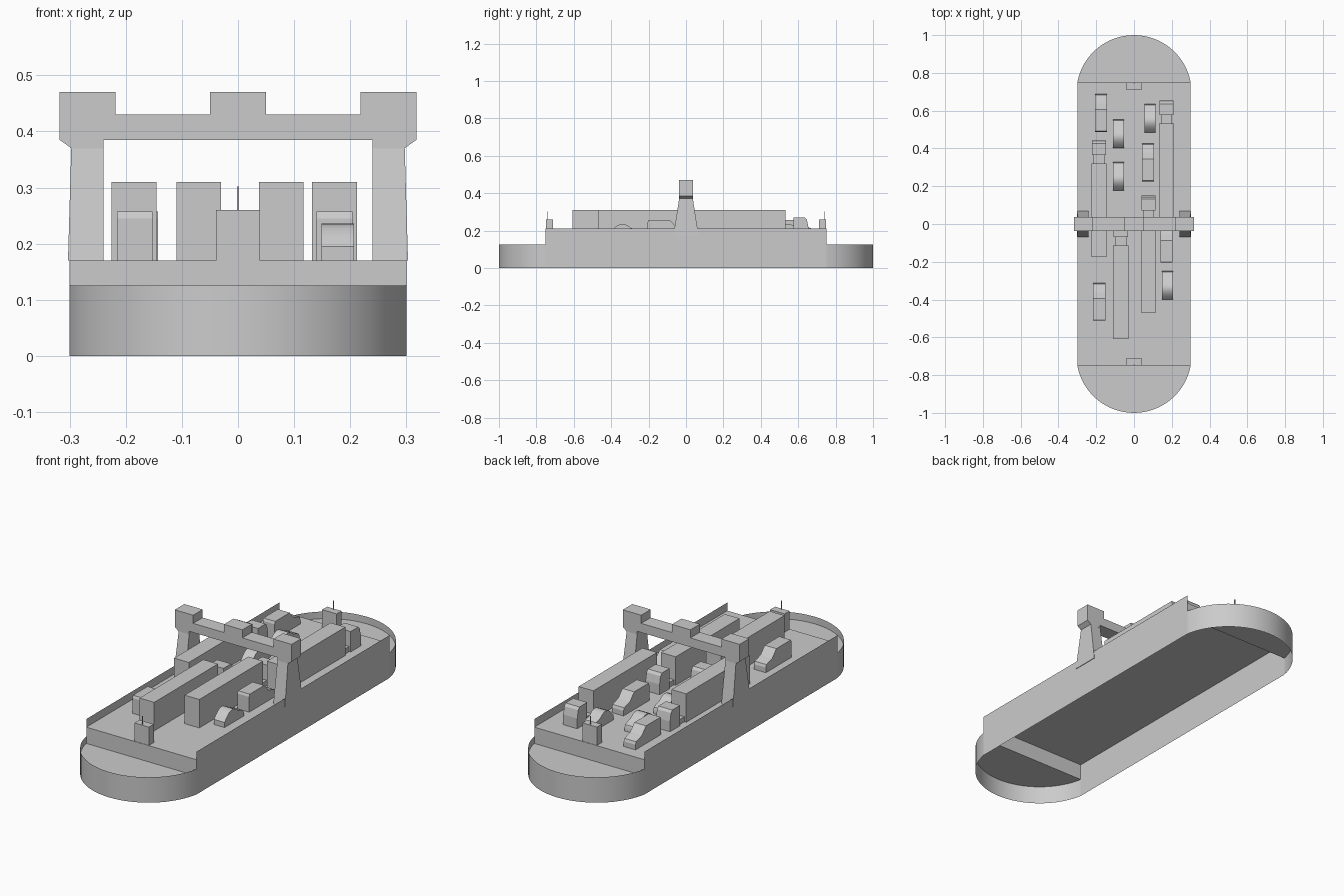
import bpy, bmesh, math

if "Cube" in bpy.data.objects:
    bpy.data.objects.remove(bpy.data.objects["Cube"])

grey = bpy.data.materials.new("ship_grey")
grey.diffuse_color = (0.6, 0.6, 0.6, 1)
grey.use_nodes = True
grey.node_tree.nodes["Principled BSDF"].inputs["Base Color"].default_value = grey.diffuse_color

DECK, END_DECK, RIM, RAIL = 0.17, 0.09, 0.125, 0.21
W, STEP = 0.30, 0.75


def make(name, verts, faces, smooth=False, solid=True):
    me = bpy.data.meshes.new(name)
    me.from_pydata(verts, [], faces)
    if solid:
        bm = bmesh.new()
        bm.from_mesh(me)
        bmesh.ops.recalc_face_normals(bm, faces=bm.faces)
        bm.to_mesh(me)
        bm.free()
    me.materials.append(grey)
    ob = bpy.data.objects.new(name, me)
    bpy.context.collection.objects.link(ob)
    if smooth:
        bpy.ops.object.select_all(action='DESELECT')
        ob.select_set(True)
        bpy.context.view_layer.objects.active = ob
        bpy.ops.object.shade_smooth_by_angle(angle=math.radians(30))
    return ob


def prism(name, a, b, smooth=False):
    """Solid between two matching outlines of 3D points."""
    n = len(a)
    faces = [list(range(n)), list(range(2 * n - 1, n - 1, -1))]
    faces += [[i, (i + 1) % n, n + (i + 1) % n, n + i] for i in range(n)]
    return make(name, a + b, faces, smooth)


def side_profile(name, x0, x1, y0, pts, smooth=False):
    """Extrude a (length, z) side outline across x."""
    return prism(name, [(x0, y0 + y, z) for y, z in pts],
                 [(x1, y0 + y, z) for y, z in pts], smooth)


def box(name, x0, x1, y0, y1, z0, z1):
    return side_profile(name, x0, x1, 0, [(y0, z0), (y1, z0), (y1, z1), (y0, z1)])


# Main car deck, open underneath
make("main_deck", [(-W, -STEP, DECK), (W, -STEP, DECK), (W, STEP, DECK), (-W, STEP, DECK)],
     [(0, 1, 2, 3)], solid=False)

# Thin side walls with bulwark
for s, side in ((1, "right"), (-1, "left")):
    make(side + "_hull_wall", [(s * W, -s * STEP, 0), (s * W, s * STEP, 0),
                               (s * W, s * STEP, RAIL), (s * W, -s * STEP, RAIL)],
         [(0, 1, 2, 3)], solid=False)

# Rounded ends: rim wall, lowered deck and step up to the main deck
depth = 1 - STEP
R = (W * W + depth * depth) / (2 * depth)
half = math.asin(W / R)
N = 32
for s, end in ((-1, "front"), (1, "back")):
    arc = []
    for i in range(N + 1):
        t = -half + 2 * half * i / N
        arc.append((-s * R * math.sin(t), s * (1 - R + R * math.cos(t))))
    M = N + 1
    make(end + "_hull_wall", [(x, y, 0) for x, y in arc] + [(x, y, RIM) for x, y in arc],
         [(i, i + 1, M + i + 1, M + i) for i in range(N)], smooth=True, solid=False)
    make(end + "_ramp_deck", [(x, y, END_DECK) for x, y in arc], [list(range(M))], solid=False)
    make(end + "_deck_step", [(s * W, s * STEP, END_DECK), (-s * W, s * STEP, END_DECK),
                              (-s * W, s * STEP, DECK), (s * W, s * STEP, DECK)],
         [(0, 1, 2, 3)], solid=False)
    # Control post and mast
    ys = sorted((s * 0.748, s * 0.71))
    box(end + "_control_post", -0.039, 0.039, ys[0], ys[1], DECK, 0.26)
    ym = s * 0.742
    box(end + "_mast", -0.002, 0.002, ym - 0.002, ym + 0.002, 0.25, 0.302)

# Bridge gantry beam with raised centre and end cabins
right = [(0.05, 0.43), (0.05, 0.47), (0.05, 0.43)]
right = [(0.24, 0.385), (0.24, 0.37), (0.297, 0.37), (0.318, 0.385), (0.318, 0.47),
         (0.218, 0.47), (0.218, 0.43), (0.05, 0.43), (0.05, 0.47)]
outline = right + [(-x, z) for x, z in reversed(right)]
prism("gantry_beam", [(x, -0.037, z) for x, z in outline], [(x, 0.037, z) for x, z in outline])

# Tapered gantry legs, slightly outside the hull
for s, side in ((1, "right"), (-1, "left")):
    low = [(s * x, y, DECK) for x, y in ((0.24, -0.068), (0.303, -0.068), (0.303, 0.068), (0.24, 0.068))]
    top = [(s * x, y, 0.375) for x, y in ((0.24, -0.036), (0.297, -0.036), (0.297, 0.036), (0.24, 0.036))]
    prism(side + "_gantry_leg", low, top)

# Lorries: trailer, chassis and cab
cab = [(0.54, DECK), (0.54, 0.27), (0.60, 0.27), (0.61, 0.258), (0.618, 0.22), (0.618, DECK)]
for i, (x, y) in enumerate(((-0.185, -0.175), (0.172, 0.036), (-0.07, -0.608), (0.077, -0.468))):
    box(f"lorry_trailer_{i}", x - 0.04, x + 0.04, y, y + 0.495, DECK, 0.31)
    box(f"lorry_chassis_{i}", x - 0.03, x + 0.03, y + 0.495, y + 0.54, DECK, 0.195)
    side_profile(f"lorry_cab_{i}", x - 0.038, x + 0.038, y, cab)

# Vans with a sloped windscreen and bonnet
van = [(0, DECK), (0, 0.245), (0.005, 0.257), (0.118, 0.257), (0.15, 0.222),
       (0.195, 0.208), (0.2, 0.195), (0.2, DECK)]
for i, (x, y) in enumerate(((-0.175, 0.488), (0.074, 0.225), (-0.184, -0.512), (0.172, -0.205))):
    side_profile(f"van_{i}", x - 0.032, x + 0.032, y, van)

# Small cars with a rounded roof
car = [(0, DECK), (0, 0.195), (0.015, 0.212), (0.032, 0.227), (0.05, 0.235), (0.068, 0.236),
       (0.085, 0.229), (0.105, 0.214), (0.13, 0.207), (0.145, 0.2), (0.15, 0.188), (0.15, DECK)]
for i, (x, y) in enumerate(((-0.081, 0.402), (-0.081, 0.178), (0.085, 0.485), (0.178, -0.4))):
    side_profile(f"small_car_{i}", x - 0.029, x + 0.029, y, car, smooth=True)
